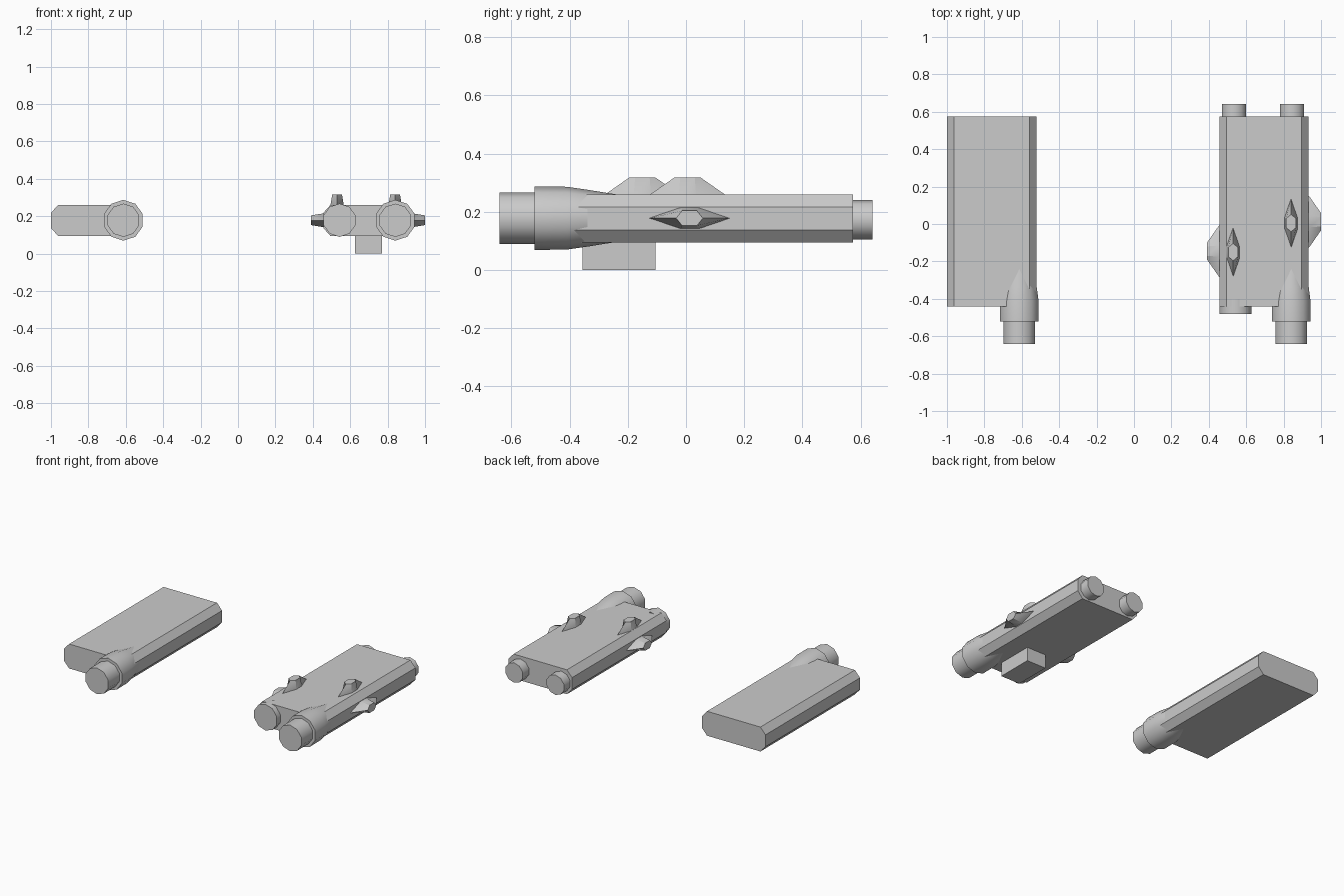
import bpy, bmesh, math

if "Cube" in bpy.data.objects:
    bpy.data.objects.remove(bpy.data.objects["Cube"])

ZC = 0.178  # height of the pods' centre line


def finish(name, bm, angle=40):
    bmesh.ops.recalc_face_normals(bm, faces=bm.faces[:])
    me = bpy.data.meshes.new(name)
    bm.to_mesh(me)
    bm.free()
    ob = bpy.data.objects.new(name, me)
    bpy.context.collection.objects.link(ob)
    bpy.ops.object.select_all(action='DESELECT')
    ob.select_set(True)
    bpy.context.view_layer.objects.active = ob
    if angle:
        bpy.ops.object.shade_smooth_by_angle(angle=math.radians(angle))
    return ob


def loft(name, rings, angle=40):
    """Skin a list of closed rings of points and cap both ends."""
    bm = bmesh.new()
    vs = [[bm.verts.new(p) for p in ring] for ring in rings]
    n = len(vs[0])
    for a, b in zip(vs, vs[1:]):
        for i in range(n):
            j = (i + 1) % n
            bm.faces.new((a[i], a[j], b[j], b[i]))
    bm.faces.new(vs[0])
    bm.faces.new(vs[-1])
    return finish(name, bm, angle)


def tube(name, x, profile, z=ZC, n=10):
    """Ten-sided round part along y from (y, radius) pairs."""
    ang = [2 * math.pi * i / n for i in range(n)]
    return loft(name, [[(x + r * math.sin(a), y, z + r * math.cos(a)) for a in ang]
                       for y, r in profile])


def slab(name, x0, x1):
    c, zc, z0, z1 = 0.038, 0.043, 0.094, 0.26
    sec = [(x0, z0 + zc), (x0 + c, z0), (x1 - c, z0), (x1, z0 + zc),
           (x1, z1 - zc), (x1 - c, z1), (x0 + c, z1), (x0, z1 - zc)]
    loft(name, [[(x, y, z) for x, z in sec] for y in (-0.442, 0.574)])


def fin(name, base, y, out):
    """Lens-shaped fin growing from base (x, z) along out (x, z)."""
    rings = []
    for h, half, tip, w in ((-0.04, 0.17, 0.03, 0.039), (0, 0.135, 0.03, 0.036),
                            (0.062, 0.046, 0.025, 0.026)):
        pts = [(-half, 0), (-tip, w), (tip, w), (half, 0), (tip, -w), (-tip, -w)]
        rings.append([(base[0] + out[0] * h + out[1] * s, y + l,
                       base[1] + out[1] * h + out[0] * s) for l, s in pts])
    loft(name, rings, 25)


# Two flat pods, each with a long barrel on its right-hand side
for side, x0, x1, bx in (("left", -1.0, -0.522, -0.613), ("right", 0.456, 0.934, 0.841)):
    slab(side + "_pod_body", x0, x1)
    tube(side + "_barrel_shroud", bx, [(-0.52, 0.109), (-0.41, 0.108), (-0.34, 0.098),
                                       (-0.26, 0.085), (-0.20, 0.076)])
    tube(side + "_barrel_nozzle", bx, [(-0.641, 0.089), (-0.50, 0.089)])

# Short nozzle on the right pod's inner side
tube("short_nozzle", 0.543, [(-0.48, 0.089), (-0.40, 0.089)])

# Rear exhausts
for i, x in enumerate((0.535, 0.845)):
    tube(f"rear_exhaust_{i + 1}", x, [(0.641, 0.068), (0.55, 0.068)], z=0.172)

# Fins on the top and both edges
fin("top_fin_inner", (0.53, 0.255), -0.15, (0, 1))
fin("top_fin_outer", (0.84, 0.255), 0.005, (0, 1))
fin("side_fin_inner", (0.453, ZC), -0.145, (-1, 0))
fin("side_fin_outer", (0.938, ZC), 0.012, (1, 0))

# Mounting block under the right pod
loft("mount_block", [[(x, y, z) for x, y in ((0.625, -0.355), (0.77, -0.355),
                                             (0.77, -0.105), (0.625, -0.105))]
                     for z in (0.0, 0.12)], 0)
